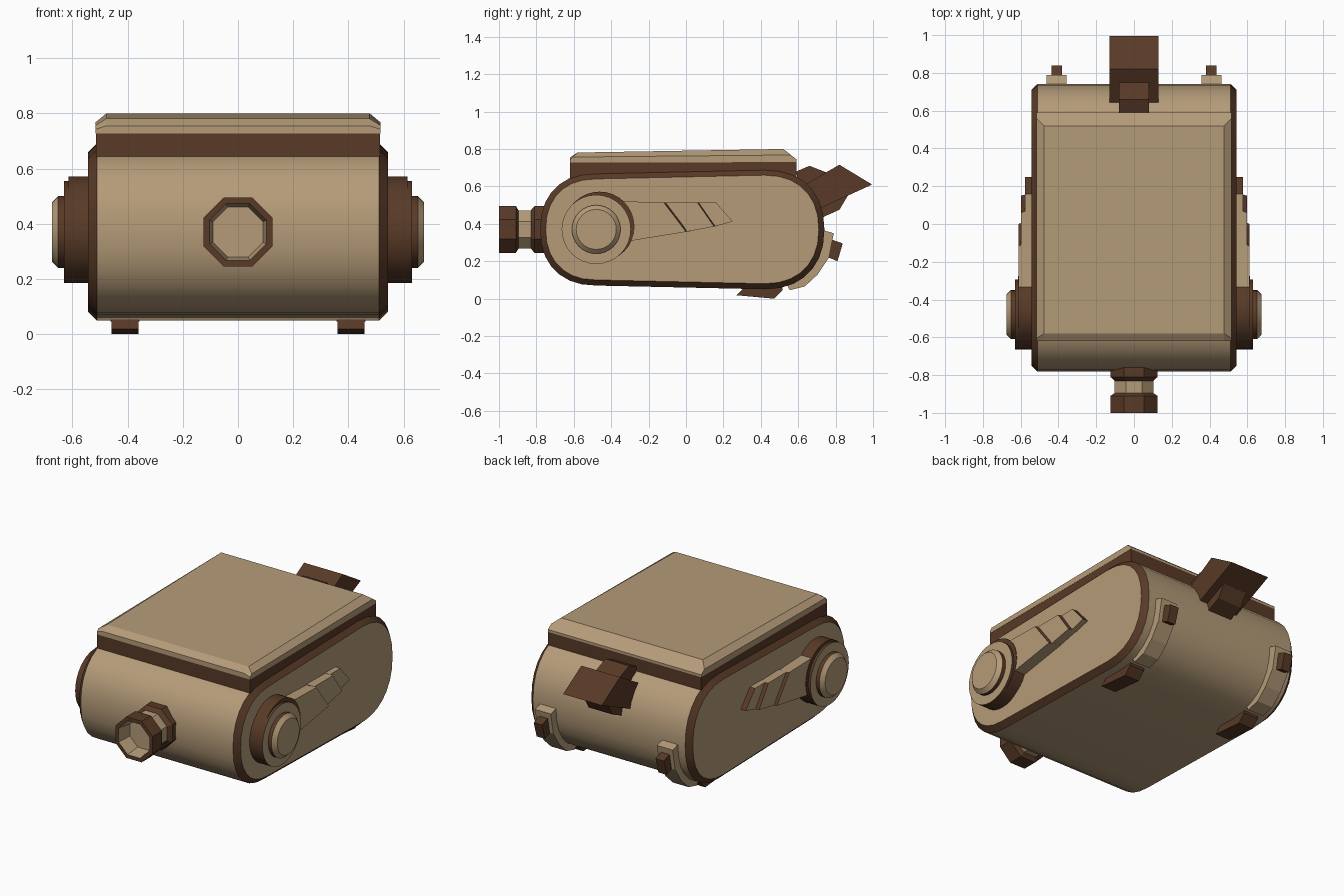
import bpy, bmesh, math

if "Cube" in bpy.data.objects:
    bpy.data.objects.remove(bpy.data.objects["Cube"])


def material(name, rgb):
    m = bpy.data.materials.new(name)
    m.diffuse_color = (*rgb, 1)
    m.use_nodes = True
    m.node_tree.nodes["Principled BSDF"].inputs["Base Color"].default_value = m.diffuse_color
    return m


MATS = [material("tan", (0.46, 0.33, 0.19)), material("dark brown", (0.098, 0.042, 0.02))]
TAN, DARK = 0, 1


def loft(name, rings, mats, caps=(TAN, TAN), rule=None):
    """Skin equal-length point rings; one material per span, plus two caps."""
    bm = bmesh.new()
    vs = [[bm.verts.new(p) for p in r] for r in rings]
    n = len(vs[0])
    for k in range(len(vs) - 1):
        for i in range(n):
            j = (i + 1) % n
            f = bm.faces.new((vs[k][i], vs[k][j], vs[k + 1][j], vs[k + 1][i]))
            f.material_index = mats[k]
    bm.faces.new(vs[0]).material_index = caps[0]
    bm.faces.new(vs[-1]).material_index = caps[1]
    bmesh.ops.recalc_face_normals(bm, faces=bm.faces)
    if rule:
        bm.normal_update()
        for f in bm.faces:
            f.material_index = rule(f)
    me = bpy.data.meshes.new(name)
    bm.to_mesh(me)
    bm.free()
    for m in MATS:
        me.materials.append(m)
    ob = bpy.data.objects.new(name, me)
    bpy.context.collection.objects.link(ob)
    return ob


def smooth(ob):
    bpy.ops.object.select_all(action='DESELECT')
    ob.select_set(True)
    bpy.context.view_layer.objects.active = ob
    bpy.ops.object.shade_smooth_by_angle(angle=math.radians(28))


def at_x(x, profile):
    return [(x, y, z) for y, z in profile]


def prism(name, profile, x0, x1, mat):
    return loft(name, [at_x(x0, profile), at_x(x1, profile)], [mat], (mat, mat))


def disc(cy, cz, r, n=32):
    return [(cy + r * math.cos(2 * math.pi * i / n), cz + r * math.sin(2 * math.pi * i / n)) for i in range(n)]


# Body: rounded tank with chamfered dark rims
def capsule(inset, n=14):
    pts = []
    for cy, r, start in ((0.42, 0.32, -90), (-0.48, 0.30, 90)):
        r -= inset
        for i in range(n + 1):
            a = math.radians(start + 180 * i / n)
            c, s = math.cos(a), math.sin(a)
            e = 2 / 2.25
            pts.append((cy + r * math.copysign(abs(c) ** e, c), 0.37 + r * math.copysign(abs(s) ** e, s)))
    return pts


smooth(loft("body", [at_x(-0.543, capsule(0.03)), at_x(-0.512, capsule(0)),
                     at_x(0.512, capsule(0)), at_x(0.543, capsule(0.03))], [DARK, TAN, DARK]))

# Lid: dark base with a tan bevelled cap
base = [(-0.62, 0.60), (0.59, 0.60), (0.59, 0.73), (0.53, 0.758), (-0.595, 0.74), (-0.62, 0.727)]
prism("lid_base", base, -0.515, 0.515, DARK)
edge = [(-0.62, 0.727), (0.59, 0.73), (0.59, 0.745), (0.56, 0.768), (-0.605, 0.757), (-0.62, 0.742)]
crown = [(-0.62, 0.727), (0.59, 0.73), (0.59, 0.745), (0.52, 0.80), (-0.58, 0.781), (-0.62, 0.755)]
loft("lid_cap", [at_x(-0.516, edge), at_x(-0.477, crown), at_x(0.477, crown), at_x(0.516, edge)], [TAN] * 3)


# Front nozzle: octagonal, with an open mouth
def octagon(y, r):
    r /= math.cos(math.pi / 8)
    return [(r * math.cos(math.pi / 8 + math.pi / 4 * i), y, 0.37 + r * math.sin(math.pi / 8 + math.pi / 4 * i))
            for i in range(8)]


loft("front_nozzle", [octagon(y, r) for y, r in (
    (-0.73, 0.125), (-0.81, 0.125), (-0.83, 0.102), (-0.895, 0.102),
    (-0.91, 0.125), (-1.0, 0.125), (-1.0, 0.103), (-0.91, 0.09))],
    [DARK, DARK, TAN, DARK, DARK, DARK, TAN])

# Parts repeated on both sides
for s, side in ((1, "right"), (-1, "left")):
    # Hub and its raised button
    smooth(loft(side + "_hub", [at_x(s * x, disc(-0.48, 0.37, r)) for x, r in (
        (0.50, 0.185), (0.63, 0.185), (0.63, 0.13), (0.652, 0.13), (0.675, 0.107))],
        [DARK, TAN, DARK, TAN]))
    smooth(prism(side + "_hub_collar", disc(-0.462, 0.385, 0.187), s * 0.5, s * 0.615, DARK))

    # Stepped arm: each step has a dark sloped end
    steps = [(0.612, (-0.12, 0.515), (0.0, 0.357), (-0.06, 0.507), (0.03, 0.362)),
             (0.597, (0.06, 0.515), (0.15, 0.385), (0.085, 0.511), (0.17, 0.393)),
             (0.577, (0.16, 0.515), (0.25, 0.412), (0.16, 0.515), (0.25, 0.412))]
    for i, (x, up, low, up_base, low_base) in enumerate(steps):
        start = [(-0.35, 0.3), (-0.35, 0.52)]
        if i:
            prev = steps[i - 1]
            start = [prev[2], prev[1]]
            start = [prev[2 - 0], prev[1]]
        bottom = at_x(s * 0.53, start + [up_base, low_base])
        top = at_x(s * x, start + [up, low])
        loft(side + "_arm_step_%d" % (i + 1), [bottom, top], [TAN],
             rule=lambda f: DARK if f.normal.y > 0.35 and abs(f.normal.x) < 0.95 else TAN)

    # Rear clip with stub, and foot
    c = s * 0.41
    prism(side + "_rear_clip", [(0.70, 0.365), (0.735, 0.365), (0.79, 0.35), (0.765, 0.22), (0.705, 0.13),
                                (0.635, 0.065), (0.555, 0.045), (0.53, 0.09), (0.62, 0.15), (0.69, 0.24)],
          c - 0.053, c + 0.053, TAN)
    prism(side + "_clip_stub", [(0.77, 0.315), (0.79, 0.312), (0.838, 0.295), (0.81, 0.20), (0.75, 0.225)],
          c - 0.028, c + 0.028, DARK)
    prism(side + "_foot", [(0.27, 0.018), (0.47, 0.0), (0.515, 0.045), (0.515, 0.08), (0.33, 0.08)],
          c - 0.049, c + 0.049, DARK)

# Tail spout: wide wedge head on a narrow neck
prism("tail_neck", [(0.59, 0.68), (0.66, 0.71), (0.75, 0.675), (0.865, 0.55), (0.82, 0.475), (0.72, 0.43),
                    (0.62, 0.45)], -0.08, 0.08, DARK)
prism("tail_head", [(0.62, 0.60), (0.82, 0.716), (0.995, 0.61), (0.71, 0.48)], -0.13, 0.13, DARK)
